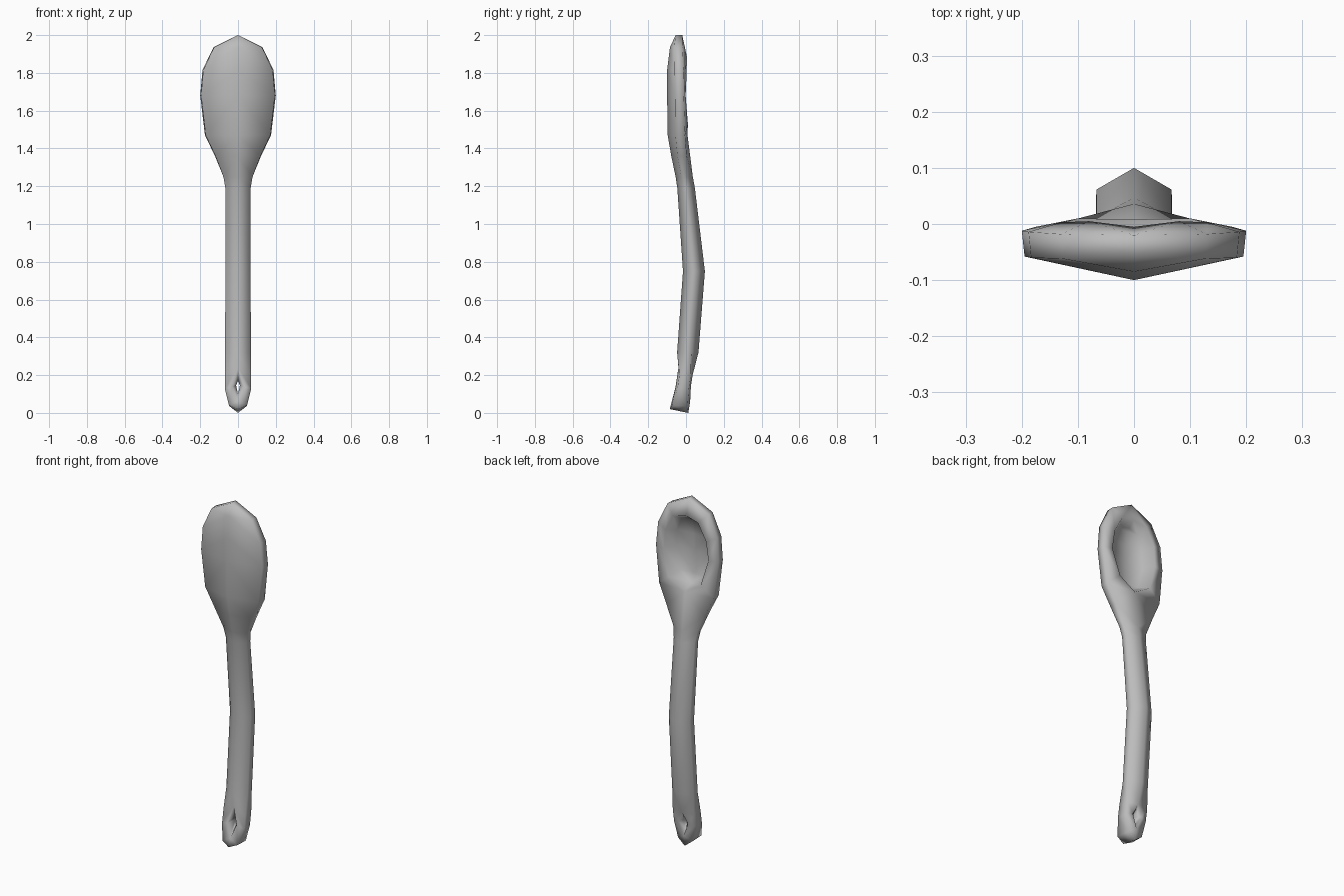
import bpy, bmesh

grey = bpy.data.materials.new("plain grey")
grey.diffuse_color = (0.5, 0.5, 0.5, 1)

# Each row is half a cross-section as a closed loop of six points:
# front ridge, front side, back side, rim crest / back ridge, inner side, inner middle


def bowl_row(z, w, y_front, y_side, y_edge, crest_w, crest_z, crest_y, floor_y):
    floor_z = 1.69 + (crest_z - 1.69) * 0.86
    return [(0, y_front, z), (w * 0.975, y_side, z), (w, y_edge, z),
            (crest_w, crest_y, crest_z),
            (crest_w * 0.75, floor_y + 0.012 * (crest_w > 0), floor_z),
            (0, floor_y, floor_z)]


def handle_row(z, w, y_front, y_back):
    third = (y_back - y_front) / 3
    back = (0, y_back, z)
    return [(0, y_front, z), (w, y_front + third, z), (w, y_back - third, z),
            back, back, back]


rows = [
    # bowl, tip to neck
    bowl_row(2.00, 0.00, -0.055, -0.055, -0.020, 0.000, 1.90, -0.005, -0.040),
    bowl_row(1.935, 0.13, -0.085, -0.062, -0.018, 0.080, 1.885, 0.005, -0.060),
    bowl_row(1.815, 0.188, -0.100, -0.060, -0.014, 0.130, 1.79, 0.003, -0.070),
    bowl_row(1.68, 0.200, -0.100, -0.058, -0.012, 0.142, 1.68, -0.002, -0.072),
    bowl_row(1.47, 0.175, -0.097, -0.056, -0.005, 0.100, 1.53, 0.010, -0.068),
    bowl_row(1.36, 0.122, -0.078, -0.045, 0.004, 0.000, 1.47, 0.008, -0.045),
    # handle
    handle_row(1.25, 0.077, -0.055, 0.036),
    handle_row(1.19, 0.067, -0.046, 0.047),
    handle_row(0.75, 0.067, -0.016, 0.100),
    handle_row(0.32, 0.068, -0.047, 0.066),
    # hanging hole: its top, widest point and bottom
    [(0, -0.040, 0.24), (0.069, -0.035, 0.20), (0.067, 0.025, 0.20),
     (0, 0.035, 0.20), (0, 0.012, 0.18), (0, -0.010, 0.17)],
    [(0.030, -0.055, 0.14), (0.070, -0.045, 0.13), (0.066, 0.015, 0.13),
     (0.030, 0.026, 0.14), (0.013, 0.005, 0.145), (0.010, -0.015, 0.145)],
    [(0, -0.074, 0.065), (0.048, -0.074, 0.04), (0.045, 0.008, 0.035),
     (0, 0.022, 0.06), (0, 0.000, 0.085), (0, -0.030, 0.10)],
    # rounded end
    [(0, -0.086, 0.02), (0, -0.086, 0.02), (0, 0.012, 0.0),
     (0, 0.012, 0.0), (0, 0.012, 0.0), (0, 0.012, 0.0)],
]

# Loft the rows on both sides, leaving out faces that lie in the middle plane
bm = bmesh.new()
for side in (1, -1):
    for a, b in zip(rows, rows[1:]):
        for i in range(6):
            j = (i + 1) % 6
            corners = []
            for p in (a[i], a[j], b[j], b[i]):
                if p not in corners:
                    corners.append(p)
            if len(corners) < 3 or all(p[0] == 0 for p in corners):
                continue
            bm.faces.new([bm.verts.new((side * x, y, z)) for x, y, z in corners])
bmesh.ops.remove_doubles(bm, verts=bm.verts, dist=0.0005)
bmesh.ops.recalc_face_normals(bm, faces=bm.faces)
for face in bm.faces:
    face.smooth = True

mesh = bpy.data.meshes.new("spoon")
bm.to_mesh(mesh)
bm.free()
mesh.materials.append(grey)
spoon = bpy.data.objects.new("spoon", mesh)
bpy.context.collection.objects.link(spoon)
